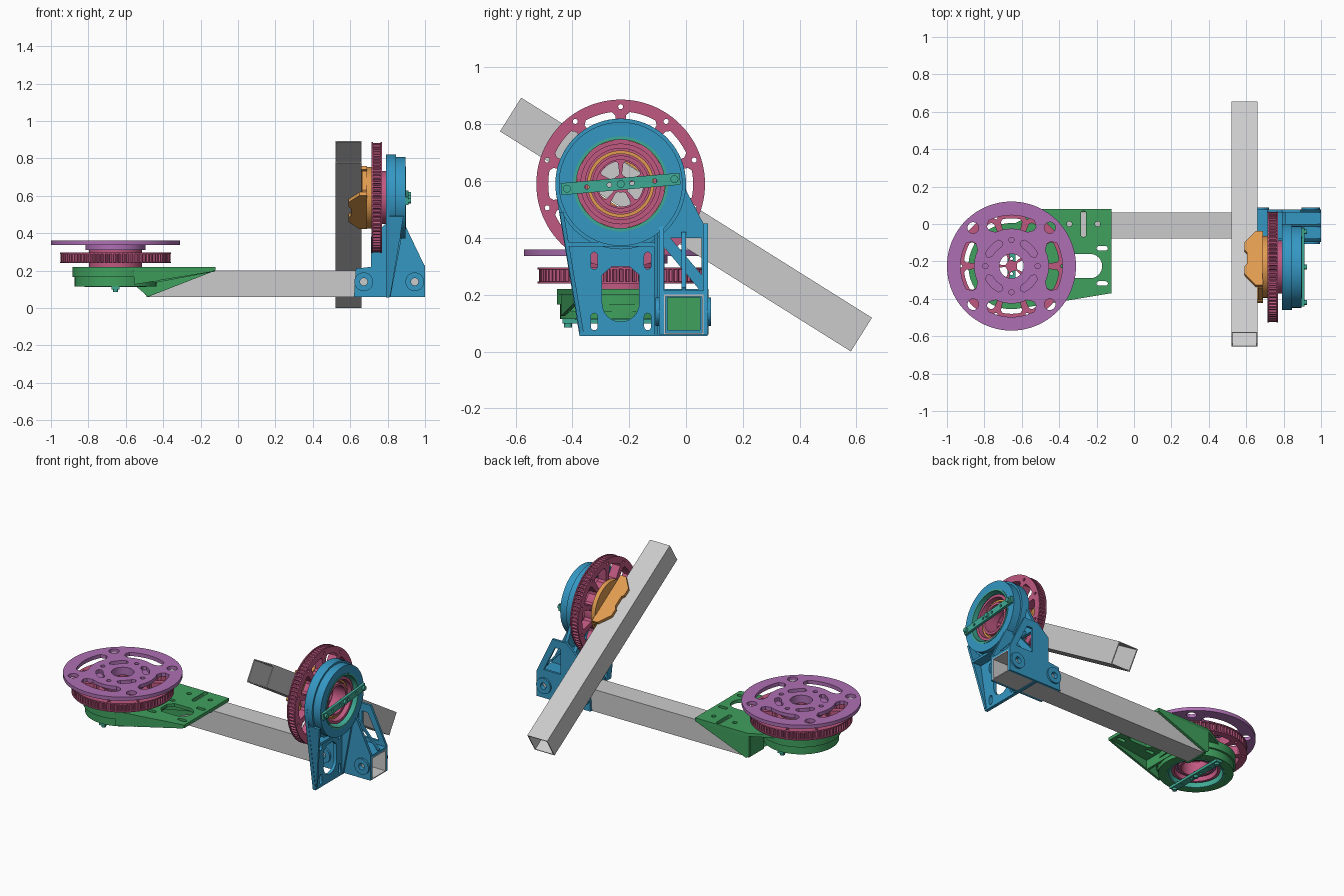
import bpy, bmesh
from math import pi, cos, sin, radians
from mathutils import Matrix, Vector

if "Cube" in bpy.data.objects:
    bpy.data.objects.remove(bpy.data.objects["Cube"])


def material(name, rgb):
    m = bpy.data.materials.new(name)
    m.diffuse_color = (*rgb, 1)
    m.use_nodes = True
    m.node_tree.nodes["Principled BSDF"].inputs["Base Color"].default_value = m.diffuse_color
    return m


PINK = material("pink", (.53, .10, .22))
BLUE = material("blue", (.035, .31, .55))
GREEN = material("green", (.05, .35, .11))
PURPLE = material("purple", (.42, .16, .45))
ORANGE = material("orange", (.75, .33, .08))
TEAL = material("teal", (.05, .40, .30))


def frame(o, x, y, z):
    m = Matrix((x, y, z)).transposed().to_4x4()
    m.translation = Vector(o)
    return m


# 2D outline helpers
def circle(r, x=0, y=0, n=64):
    return [(x + r * cos(2 * pi * i / n), y + r * sin(2 * pi * i / n)) for i in range(n)]


def rect(x0, x1, y0, y1):
    return [(x0, y0), (x1, y0), (x1, y1), (x0, y1)]


def arc(r, a0, a1, n=12):
    return [(r * cos(a0 + (a1 - a0) * i / n), r * sin(a0 + (a1 - a0) * i / n)) for i in range(n + 1)]


def sector(r0, r1, mid, half, c=.012):
    a, b = mid - half, mid + half
    p = lambda r, t: (r * cos(t), r * sin(t))
    return (arc(r1, a + c / r1, b - c / r1) + [p(r1 - c, b), p(r0 + c, b)]
            + arc(r0, b - c / r0, a + c / r0) + [p(r0 + c, a), p(r1 - c, a)])


def slot(x0, x1, y, r):
    right = [(x1 - r + r * sin(t), y - r * cos(t)) for t in [pi * i / 10 for i in range(11)]]
    return right + [(x0 + x1 - px, 2 * y - py) for px, py in right]


def plate(name, loops, z0, z1, mat=None, m=Matrix()):
    """Extrude the outline loops[0], minus the other loops, from z0 to z1 in frame m."""
    cu = bpy.data.curves.new(name, 'CURVE')
    cu.dimensions, cu.fill_mode, cu.extrude = '2D', 'BOTH', (z1 - z0) / 2
    for loop in loops:
        s = cu.splines.new('POLY')
        s.points.add(len(loop) - 1)
        for pt, (x, y) in zip(s.points, loop):
            pt.co = (x, y, 0, 1)
        s.use_cyclic_u = True
    tmp = bpy.data.objects.new("tmp", cu)
    bpy.context.collection.objects.link(tmp)
    dg = bpy.context.evaluated_depsgraph_get()
    me = bpy.data.meshes.new_from_object(tmp.evaluated_get(dg))
    bpy.data.objects.remove(tmp)
    bm = bmesh.new()
    bm.from_mesh(me)
    bmesh.ops.remove_doubles(bm, verts=bm.verts, dist=1e-5)
    bm.transform(m @ Matrix.Translation((0, 0, (z0 + z1) / 2)))
    bmesh.ops.recalc_face_normals(bm, faces=bm.faces)
    bm.to_mesh(me)
    bm.free()
    me.name = name
    me.materials.clear()
    if mat:
        me.materials.append(mat)
    ob = bpy.data.objects.new(name, me)
    bpy.context.collection.objects.link(ob)
    return ob


X, Y, Z = Vector((1, 0, 0)), Vector((0, 1, 0)), Vector((0, 0, 1))
LEFT = Matrix.Translation((-.655, -.225, 0))
RIGHT = frame((1.01, -.23, .59), -Z, Y, -X)      # same stack, lying on its side
SIDE = frame((0, 0, 0), X, Z, Y)                 # xz profile, extruded along y


def tube(name, length, m):
    plate(name, [rect(-.07, .07, -.07, .07), rect(-.064, .064, -.064, .064)],
          -length / 2, length / 2, None, m)


def joint(side, m, body, sleeve, extra):
    # flat bracket plate with slots
    outline = arc(.23, radians(85), radians(279), 48) + [
        (.535, -.145), (.535, .305), (.165, .305)]
    u_hole = [(.29, -.03), (.32, -.065)] + [
        (.42 + .065 * sin(t), -.065 * cos(t)) for t in [pi * i / 16 for i in range(17)]] + [
        (.32, .065), (.29, .03)]
    slots = [slot(x - .03, x + .03, y, .012) for x in (.27, .485) for y in (-.093, .095)]
    plate(side + "_bracket_plate", [outline, circle(.168), u_hole] + slots + extra, .2, .22, body, m)
    # bearing housing in two steps
    plate(side + "_bearing_housing", [circle(.23), circle(.168)], .165, .22, body, m)
    plate(side + "_housing_step", [circle(.218), circle(.165)], .115, .165, body, m)
    plate(side + "_bearing_race", [circle(.167), circle(.156)], .112, .20, TEAL, m)
    # tapered stiffening ribs
    prof = [(0, .125), (0, .2), (.43, .2), (.43, .195)]
    for i, (x, y, a) in enumerate([(.1, -.215, 9.5), (.16, .118, 0)]):
        rm = m @ Matrix.Translation((x, y, 0)) @ Matrix.Rotation(radians(a), 4, 'Z') @ SIDE
        plate(f"{side}_rib_{i}", [[(min(u, .372) if i else u, v) for u, v in prof]], 0, .014, body, rm)
    plate(side + "_cross_rib", [rect(.205, .22, -.19, .13)], .14, .2, body, m)
    # toothed pulley with spokes
    wins = [sector(.155, .255, 2 * pi * (i + .5) / 10, .235) for i in range(10)]
    wins += [sector(.03, .08, 2 * pi * i / 5, .5, .006) for i in range(5)]
    wins += [circle(.009, .272 * cos(2 * pi * i / 10), .272 * sin(2 * pi * i / 10), 12) for i in range(10)]
    teeth = []
    for i in range(80):
        for k, r in ((0, .284), (.2, .293), (.5, .293), (.7, .284)):
            t = 2 * pi * (i + k) / 80
            teeth.append((r * cos(t), r * sin(t)))
    plate(side + "_pulley_teeth", [teeth] + wins, .247, .289, PINK, m)
    for n, z in (("lower", .24), ("upper", .289)):
        plate(f"{side}_pulley_{n}_flange", [circle(.297, n=96)] + wins, z, z + .007, PINK, m)
    # nested hub sleeves
    plate(side + "_hub_outer", [circle(.142), circle(.125)], .135, .312, PINK, m)
    plate(side + "_hub_inner", [circle(.1), circle(.085)], .15, .312, PINK, m)
    plate(side + "_hub_sleeve", [circle(.118), circle(.106)], .16, .315, sleeve, m)
    # retaining strap with bolts
    sm = m @ Matrix.Rotation(radians(95 if side == "right" else 90), 4, 'Z')
    holes = [circle(.008, x, 0, 12) for x in (-.12, -.04, .04, .12)]
    plate(side + "_strap", [rect(-.21, .21, -.021, .021)] + holes, .098, .115, TEAL, sm)
    for i, x in enumerate((-.19, 0, .19)):
        plate(f"{side}_strap_bolt_{i}", [circle(.014, x, 0, 16)], .085, .125, TEAL, sm)


# square tubes
tube("cross_tube", 1.47, frame((.265, -.008, .13), Y, Z, X))
a = radians(32.1)
ALONG, ACROSS = Vector((0, cos(a), -sin(a))), Vector((0, sin(a), cos(a)))
tube("slanted_tube", 1.458, frame((.59, 0, .447), X, ACROSS, ALONG))

# left joint: green bracket
joint("left", LEFT, GREEN, PURPLE,
      [circle(.014, .31, .225, 16), circle(.014, .46, .225, 16),
       [(.385 - (y - .225), .225 + (x - .385)) for x, y in slot(.315, .455, .225, .014)]])
LS = LEFT @ SIDE
plate("left_front_cheek", [[(.535, .2), (.175, .06), (.11, .115), (.11, .2)]], .13, .147, GREEN, LS)
plate("left_back_cheek", [[(.535, .2), (.175, .06), (.155, .075), (.155, .2)]], .288, .305, GREEN, LS)
plate("left_end_cap", [rect(.165, .185, .14, .29)], .06, .2, GREEN, LEFT)

# purple output disc
wins = [circle(.065)]
for i in range(4):
    t = i * pi / 2
    wins.append(sector(.2, .272, t, .56, .025))
    wins.append(sector(.115, .155, t + pi / 4, .42, .015))
    wins.append(circle(.03, .29 * cos(t + pi / 4), .29 * sin(t + pi / 4), 24))
    wins.append(circle(.014, .14 * cos(t), .14 * sin(t), 16))
plate("output_disc", [circle(.345, n=96)] + wins, .337, .36, PURPLE, LEFT)
plate("output_disc_hub", [circle(.16), circle(.065)], .31, .337, PURPLE, LEFT)

# right joint: blue bracket with truss windows and tube opening
joint("right", RIGHT, BLUE, ORANGE,
      [[(.19, .175), (.19, .285), (.32, .285)],
       [(.225, .155), (.37, .155), (.37, .275)],
       rect(.40, .515, .165, .28)])
cheek = [(.62, .06), (1, .06), (1, .22), (.89, .45), (.79, .45), (.71, .38), (.71, .22), (.63, .21)]
window = [(.83, .24), (.95, .24), (.87, .40), (.83, .40)]
bolts = [circle(.02, x, .14, 24) for x in (.672, .945)]
for n, y0, y1, b0, b1 in (("front", -.095, -.078, -.108, -.095), ("back", .062, .077, .077, .088)):
    plate(f"right_{n}_cheek", [cheek] + ([window] if n == "back" else []) + bolts, y0, y1, BLUE, SIDE)
    for i, x in enumerate((.672, .945)):
        plate(f"right_{n}_boss_{i}", [circle(.05, x, .14, 32), bolts[i]], b0, b1, BLUE, SIDE)
plate("right_clamp_top", [rect(.64, 1, -.09, .07)], .2, .215, BLUE)
plate("right_gusset", [[(.995, .215), (1, .225), (.82, .42), (.81, .41)]], -.015, 0, BLUE, SIDE)

# orange saddle holding the slanted tube
plate("saddle_disc", [circle(.165), circle(.08)], .295, .322, ORANGE, RIGHT)
plate("saddle_base", [[(-.17, -.06), (-.14, -.09), (.14, -.09), (.17, -.06),
                       (.17, .06), (.14, .09), (-.14, .09), (-.17, .06)], circle(.08)],
      .662, .69, ORANGE, frame((0, -.23, .59), ALONG, ACROSS, X))
side_prof = [(-.17, .69), (-.17, .65), (-.10, .592), (-.05, .592), (-.035, .605),
             (.035, .605), (.05, .592), (.10, .592), (.17, .65), (.17, .69)]
SADDLE = frame((0, -.23, .59), ALONG, X, ACROSS)
for n, v in (("lower", -.092), ("upper", .072)):
    plate(f"saddle_{n}_cheek", [side_prof], v, v + .02, ORANGE, SADDLE)

# smooth round walls, keep edges sharp
for o in bpy.context.scene.objects:
    o.select_set(True)
    bpy.context.view_layer.objects.active = o
bpy.ops.object.shade_smooth_by_angle(angle=radians(30))
